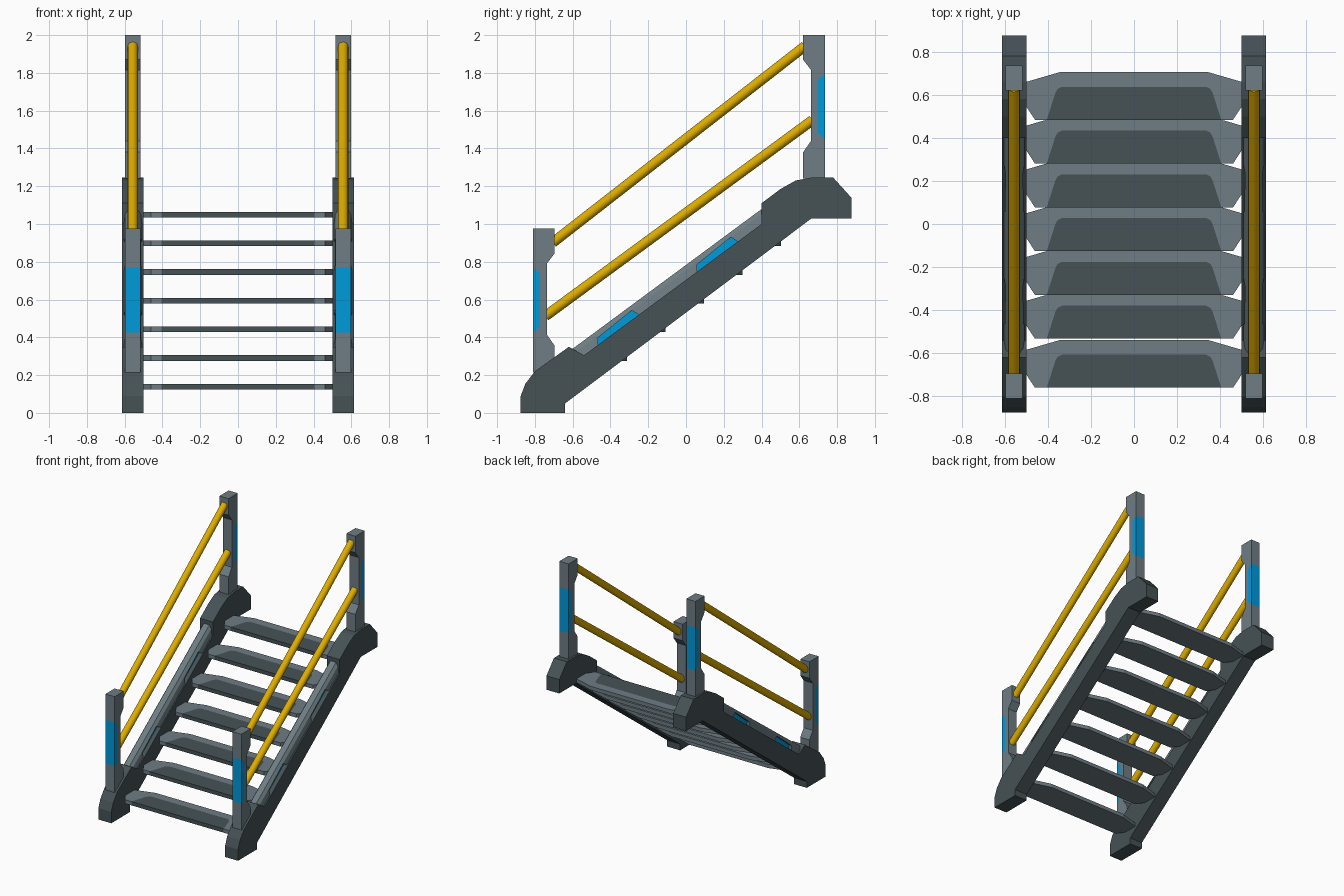
import bpy, bmesh, math
from mathutils import Vector

if "Cube" in bpy.data.objects:
    bpy.data.objects.remove(bpy.data.objects["Cube"])


def material(name, rgb):
    m = bpy.data.materials.new(name)
    m.diffuse_color = (*rgb, 1)
    m.use_nodes = True
    m.node_tree.nodes["Principled BSDF"].inputs["Base Color"].default_value = m.diffuse_color
    return m


DARK = material("dark_steel", (0.061, 0.084, 0.093))
LIGHT = material("light_steel", (0.156, 0.205, 0.231))
BLUE = material("blue_panel", (0.0, 0.32, 0.70))
GOLD = material("yellow_rail", (0.72, 0.41, 0.0))


def finish(name, bm, *mats):
    bmesh.ops.recalc_face_normals(bm, faces=bm.faces)
    me = bpy.data.meshes.new(name)
    bm.to_mesh(me)
    bm.free()
    for m in mats:
        me.materials.append(m)
    ob = bpy.data.objects.new(name, me)
    bpy.context.collection.objects.link(ob)
    return ob


def loft(name, ring_a, ring_b, mat):
    """Solid between two matching rings of points."""
    bm = bmesh.new()
    a = [bm.verts.new(p) for p in ring_a]
    b = [bm.verts.new(p) for p in ring_b]
    bm.faces.new(a)
    bm.faces.new(b[::-1])
    n = len(a)
    for i in range(n):
        j = (i + 1) % n
        bm.faces.new((a[j], a[i], b[i], b[j]))
    return finish(name, bm, mat)


def prism(name, profile, x0, x1, mat):
    """Side profile of (y, z) points extruded across x."""
    return loft(name, [(x0, y, z) for y, z in profile], [(x1, y, z) for y, z in profile], mat)


def tube(name, a, b, r, mat, sides=16):
    a, b = Vector(a), Vector(b)
    d = (b - a).normalized()
    u = Vector((1, 0, 0))
    v = d.cross(u)
    ring = [r * (math.cos(t) * u + math.sin(t) * v)
            for t in (2 * math.pi * i / sides for i in range(sides))]
    ob = loft(name, [a + p for p in ring], [b + p for p in ring], mat)
    for f in ob.data.polygons:
        f.use_smooth = len(f.vertices) == 4


# side beam outline with foot and top cap
BEAM = [(-0.875, 0), (-0.64, 0), (-0.64, 0.05), (0.665, 1.03), (0.875, 1.03),
        (0.875, 1.14), (0.78, 1.245), (0.66, 1.245), (0.58, 1.23), (0.5, 1.185),
        (0.4, 1.11), (0.4, 1.0), (-0.54, 0.305), (-0.62, 0.35), (-0.80, 0.22),
        (-0.85, 0.155), (-0.875, 0.09)]
# post outline: y outward from inner edge 0 to 0.115, z from its base
POST = [(0, 0), (0.115, 0), (0.115, 0.21), (0.077, 0.245), (0.077, 0.52), (0.115, 0.555),
        (0.115, 0.76), (0, 0.76), (0, 0.63), (0.042, 0.575), (0.042, 0.20), (0, 0.14)]
PANEL = POST[2:6]
# curb cross-section (x, height above beam)
CURB = [(0.508, 0), (0.604, 0), (0.597, 0.055), (0.580, 0.083), (0.532, 0.083), (0.515, 0.055)]


def beam_top(y):
    return 0.305 + (y + 0.54) * 0.695 / 0.94


for s, side in ((-1, "left"), (1, "right")):
    prism(side + "_side_beam", BEAM, s * 0.5, s * 0.613, DARK)

    # light curb on top of the beam
    curb = loft(side + "_curb",
                *[[(s * x, y, beam_top(y) + h - 0.004) for x, h in CURB] for y in (-0.6, 0.42)],
                LIGHT)

    # pockets through the curb, each with a recessed blue panel
    for k, start in enumerate((-0.465, 0.059)):
        quad = [(start, -0.02), (start, 0.038), (start + 0.178, 0.05), (start + 0.23, -0.02)]
        outline = [(y, beam_top(y) + h) for y, h in quad]
        cutter = prism(f"{side}_pocket_cutter_{k + 1}", outline, s * 0.48, s * 0.63, LIGHT)
        cutter.hide_render = True
        cutter.hide_set(True)
        mod = curb.modifiers.new("pocket", "BOOLEAN")
        mod.operation, mod.solver, mod.object = "DIFFERENCE", "EXACT", cutter
        prism(f"{side}_curb_panel_{k + 1}", outline, s * 0.533, s * 0.579, BLUE)

    # posts with blue panels set into their outer edge
    for end, d, y0, z0 in (("lower", -1, -0.695, 0.215), ("upper", 1, 0.62, 1.24)):
        for part, outline, mat in (("post", POST, LIGHT), ("post_panel", PANEL, BLUE)):
            prism(f"{side}_{end}_{part}", [(y0 + d * y, z0 + z) for y, z in outline],
                  s * 0.517, s * 0.597, mat)

    # handrails
    tube(side + "_top_handrail", (s * 0.557, -0.705, 0.902), (s * 0.557, 0.63, 1.942), 0.027, GOLD)
    tube(side + "_middle_handrail", (s * 0.557, -0.745, 0.512), (s * 0.557, 0.67, 1.55), 0.027, GOLD)

# treads: light slab with a dark grip area open to the front edge
RIM = [(0.46, 0), (0.5, 0.061), (0.5, 0.176), (0.345, 0.221)]
GRIP = [(0.405, 0), (0.365, 0.125), (0.355, 0.143), (0.335, 0.153)]


def both(half):
    """Right half points followed by their mirror, right to left."""
    return half + [(-x, y) for x, y in reversed(half)]


for i in range(7):
    y0 = -0.5325 + 0.2033 * (i - 1) if i else -0.76
    z0 = 0.124 + 0.1517 * i
    bm = bmesh.new()

    def ring(pts, z):
        return [bm.verts.new((x, y0 + y, z)) for x, y in pts]

    rim, grip = ring(both(RIM), z0 + 0.03), ring(both(GRIP), z0 + 0.03)
    outline = [grip[0]] + rim + [grip[-1]]
    low = ring([GRIP[0]] + both(RIM) + [(-GRIP[0][0], 0)], z0)
    bm.faces.new(rim + grip[::-1])
    bm.faces.new(low[::-1])
    n = len(low)
    walls = []
    for k in range(n):
        j = (k + 1) % n
        walls.append(bm.faces.new((outline[k], low[k], low[j], outline[j])))
    for f in (bm.faces.new(grip), walls[-1]):
        f.material_index = 1
    finish(f"tread_{i + 1}", bm, LIGHT, DARK)
